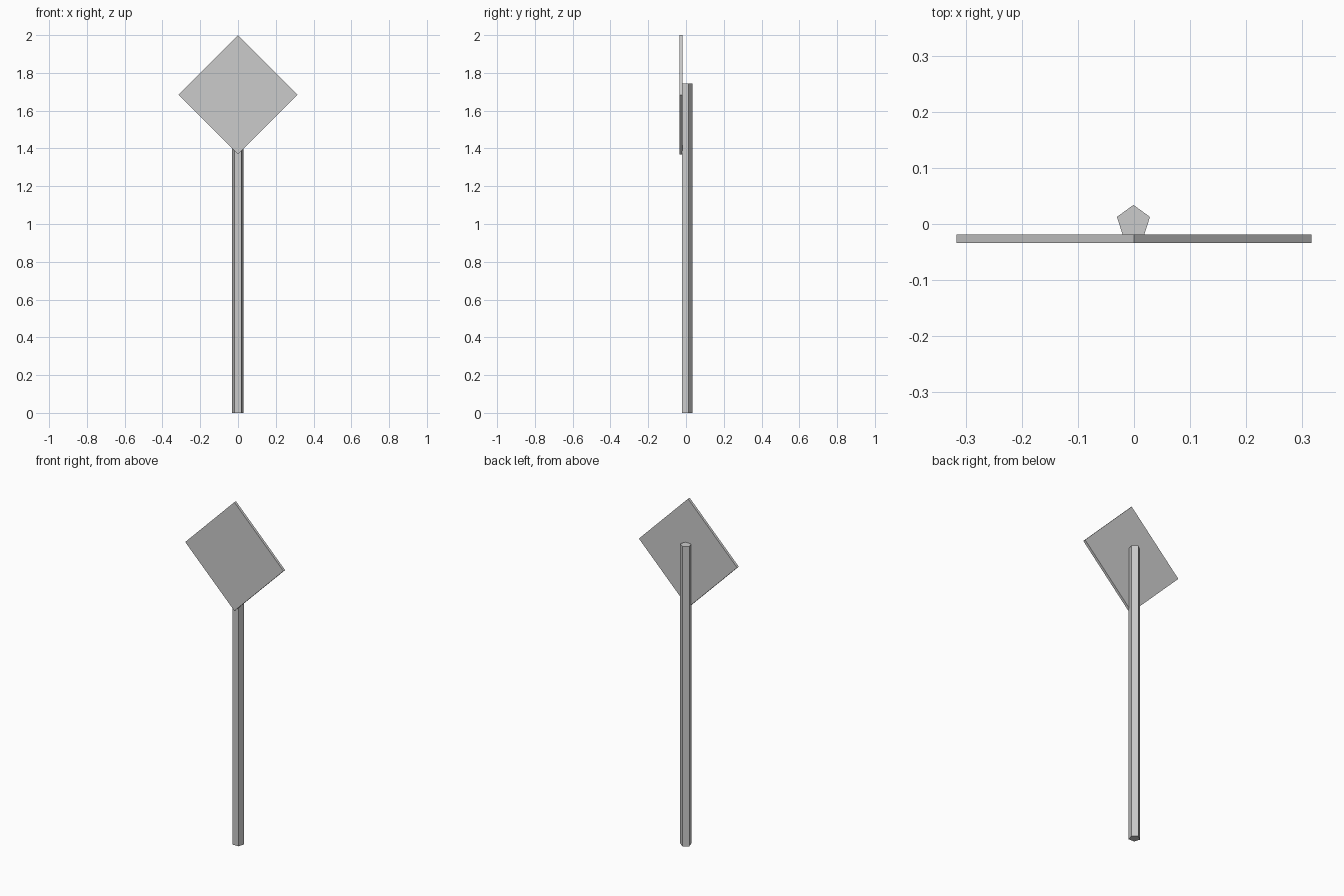
import bpy
from math import radians

cube = bpy.data.objects.get("Cube")
if cube:
    bpy.data.objects.remove(cube, do_unlink=True)

# One plain grey for the whole sign
grey = bpy.data.materials.new("plain grey")
grey.use_nodes = True
colour = (0.6, 0.6, 0.6, 1)
grey.diffuse_color = colour
grey.node_tree.nodes["Principled BSDF"].inputs["Base Color"].default_value = colour


def finish(name):
    obj = bpy.context.object
    obj.name = name
    obj.data.materials.append(grey)
    return obj


# Five-sided post with one corner pointing to the back
POST_TOP = 1.743
bpy.ops.mesh.primitive_cylinder_add(
    vertices=5, radius=0.031, depth=POST_TOP, location=(-0.001, 0.003, POST_TOP / 2))
finish("post")

# Square sign plate standing on its corner, against the front of the post
HALF_DIAGONAL = 0.316
SIDE = HALF_DIAGONAL * 2 ** 0.5
bpy.ops.mesh.primitive_cube_add(
    size=1, location=(0, -0.026, 2 - HALF_DIAGONAL), rotation=(0, radians(45), 0))
plate = finish("sign_plate")
plate.scale = (SIDE, 0.015, SIDE)
